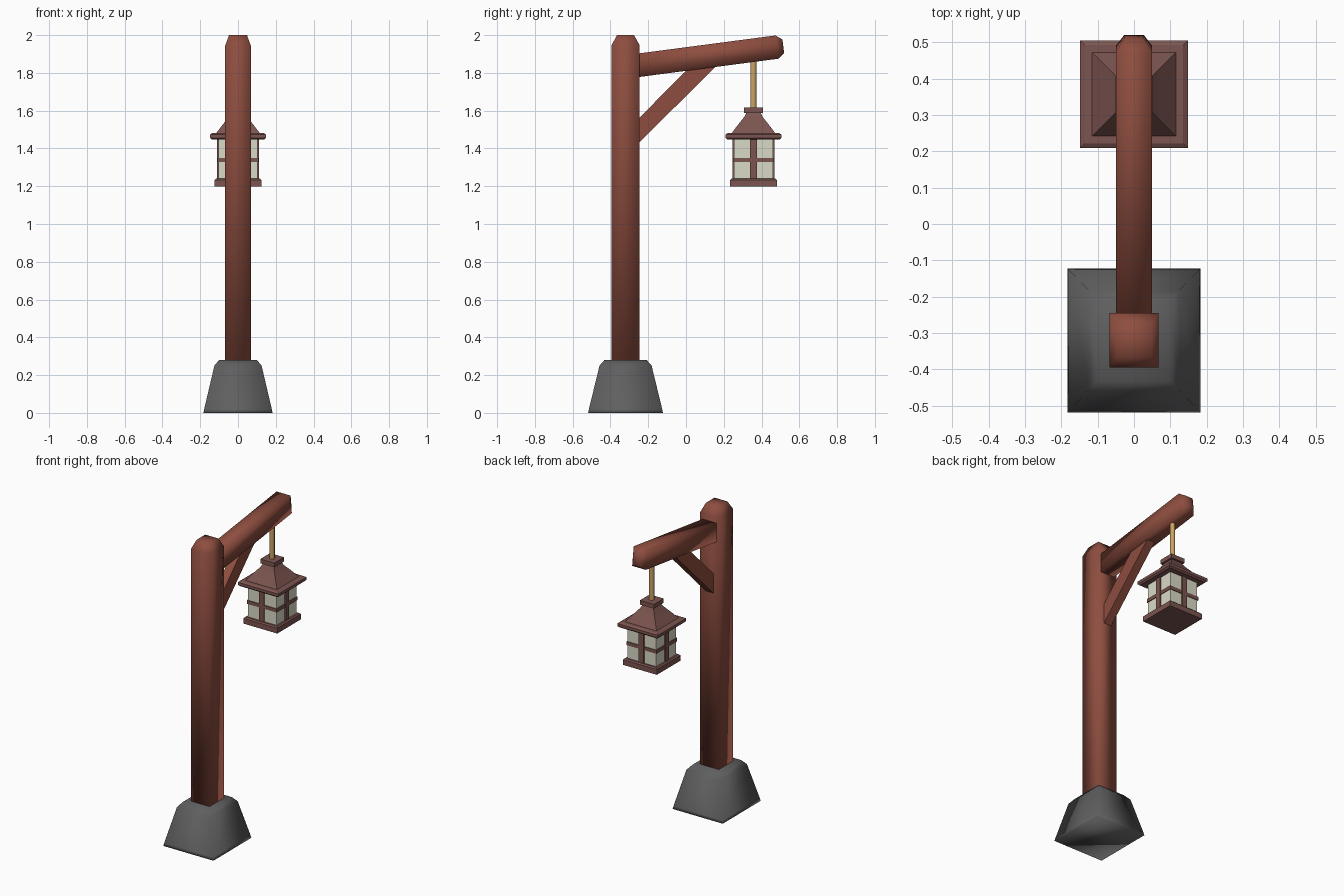
import bpy, bmesh, math
from mathutils import Matrix, Vector

if "Cube" in bpy.data.objects:
    bpy.data.objects.remove(bpy.data.objects["Cube"])


def material(name, rgb):
    m = bpy.data.materials.new(name)
    m.diffuse_color = (*rgb, 1)
    m.use_nodes = True
    m.node_tree.nodes["Principled BSDF"].inputs["Base Color"].default_value = m.diffuse_color
    return m


WOOD = material("red_brown_wood", (0.27, 0.075, 0.05))
DARK = material("lantern_wood", (0.20, 0.09, 0.08))
STONE = material("grey_stone", (0.115, 0.115, 0.115))
GLASS = material("pale_glass", (0.70, 0.70, 0.57))
ROPE = material("tan_rope", (0.60, 0.37, 0.13))


def loft(name, sections, mat, matrix=Matrix(), smooth=180):
    """Stack of rectangles (z, half_x, half_y), capped at both ends."""
    bm = bmesh.new()
    rings = [[bm.verts.new((sx * hx, sy * hy, z))
              for sx, sy in ((-1, -1), (1, -1), (1, 1), (-1, 1))]
             for z, hx, hy in sections]
    for a, b in zip(rings, rings[1:]):
        for i in range(4):
            j = (i + 1) % 4
            bm.faces.new((a[i], a[j], b[j], b[i]))
    bm.faces.new(rings[0][::-1])
    bm.faces.new(rings[-1])
    bm.transform(matrix)
    return finish(name, bm, mat, smooth)


def finish(name, bm, mat, smooth):
    bmesh.ops.recalc_face_normals(bm, faces=bm.faces)
    me = bpy.data.meshes.new(name)
    bm.to_mesh(me)
    bm.free()
    me.materials.append(mat)
    ob = bpy.data.objects.new(name, me)
    bpy.context.collection.objects.link(ob)
    if smooth:
        bpy.ops.object.select_all(action='DESELECT')
        ob.select_set(True)
        bpy.context.view_layer.objects.active = ob
        bpy.ops.object.shade_smooth_by_angle(angle=math.radians(smooth))
    return ob


def box(name, lo, hi, mat):
    c = [(a + b) / 2 for a, b in zip(lo, hi)]
    h = [(b - a) / 2 for a, b in zip(lo, hi)]
    return loft(name, [(-h[2], h[0], h[1]), (h[2], h[0], h[1])], mat,
                Matrix.Translation(c), 0)


# Stone foot and post
at_post = Matrix.Translation((0, -0.32, 0))
loft("stone_base", [(0, 0.183, 0.198), (0.02, 0.179, 0.194), (0.25, 0.125, 0.138),
                    (0.28, 0.10, 0.112)], STONE, at_post)
loft("post", [(0.2, 0.068, 0.075), (1.945, 0.068, 0.075), (2.0, 0.047, 0.045)],
     WOOD, at_post)

# Sloping arm with a chamfered free end
start, end = Vector((0, -0.30, 1.834)), Vector((0, 0.515, 1.941))
d = end - start
aim = Matrix.Translation(start) @ Matrix.Rotation(
    -math.atan2(d.y, d.z), 4, 'X')
loft("arm", [(0, 0.05, 0.062), (d.length - 0.033, 0.05, 0.062),
             (d.length, 0.027, 0.036)], WOOD, aim)

# Diagonal brace, extruded from its side outline
bm = bmesh.new()
outline = [(-0.25, 1.43), (0.16, 1.835), (0.02, 1.83), (-0.25, 1.56)]
face = bm.faces.new([bm.verts.new((-0.028, y, z)) for y, z in outline])
ext = bmesh.ops.extrude_face_region(bm, geom=[face])
bmesh.ops.translate(bm, vec=(0.056, 0, 0),
                    verts=[v for v in ext["geom"] if isinstance(v, bmesh.types.BMVert)])
finish("brace", bm, WOOD, 30)

# Hanging rope
LY = 0.357
bm = bmesh.new()
bmesh.ops.create_cone(bm, cap_ends=True, segments=8, radius1=0.016, radius2=0.016,
                      depth=0.29, matrix=Matrix.Translation((0, LY, 1.735)))
finish("hanging_rope", bm, ROPE, 50)

# Lantern: square parts stacked around the hanging line
at_lamp = Matrix.Translation((0, LY, 0))
parts = [
    ("lantern_cap", [(1.588, 0.051), (1.616, 0.051)], DARK, 30),
    ("lantern_roof", [(1.478, 0.118), (1.53, 0.078), (1.565, 0.05), (1.592, 0.036)], DARK, 60),
    ("roof_brim", [(1.447, 0.138), (1.456, 0.148), (1.474, 0.148), (1.482, 0.135)], DARK, 30),
    ("lantern_glass", [(1.23, 0.104), (1.455, 0.104)], GLASS, 30),
    ("middle_rail", [(1.327, 0.109), (1.35, 0.109)], DARK, 30),
    ("lantern_floor", [(1.198, 0.124), (1.233, 0.124), (1.24, 0.116)], DARK, 30),
]
for name, prof, mat, angle in parts:
    loft(name, [(z, h, h) for z, h in prof], mat, at_lamp, angle)

# Upright bars at the middle of each lantern face
for axis in (0, 1):
    for s in (-1, 1):
        c, h = [0, LY], [0.018, 0.018]
        c[axis] += s * 0.103
        h[axis] = 0.009
        box(f"upright_bar_{'xy'[axis]}_{'left' if s < 0 else 'right'}",
            (c[0] - h[0], c[1] - h[1], 1.23), (c[0] + h[0], c[1] + h[1], 1.455), DARK)
